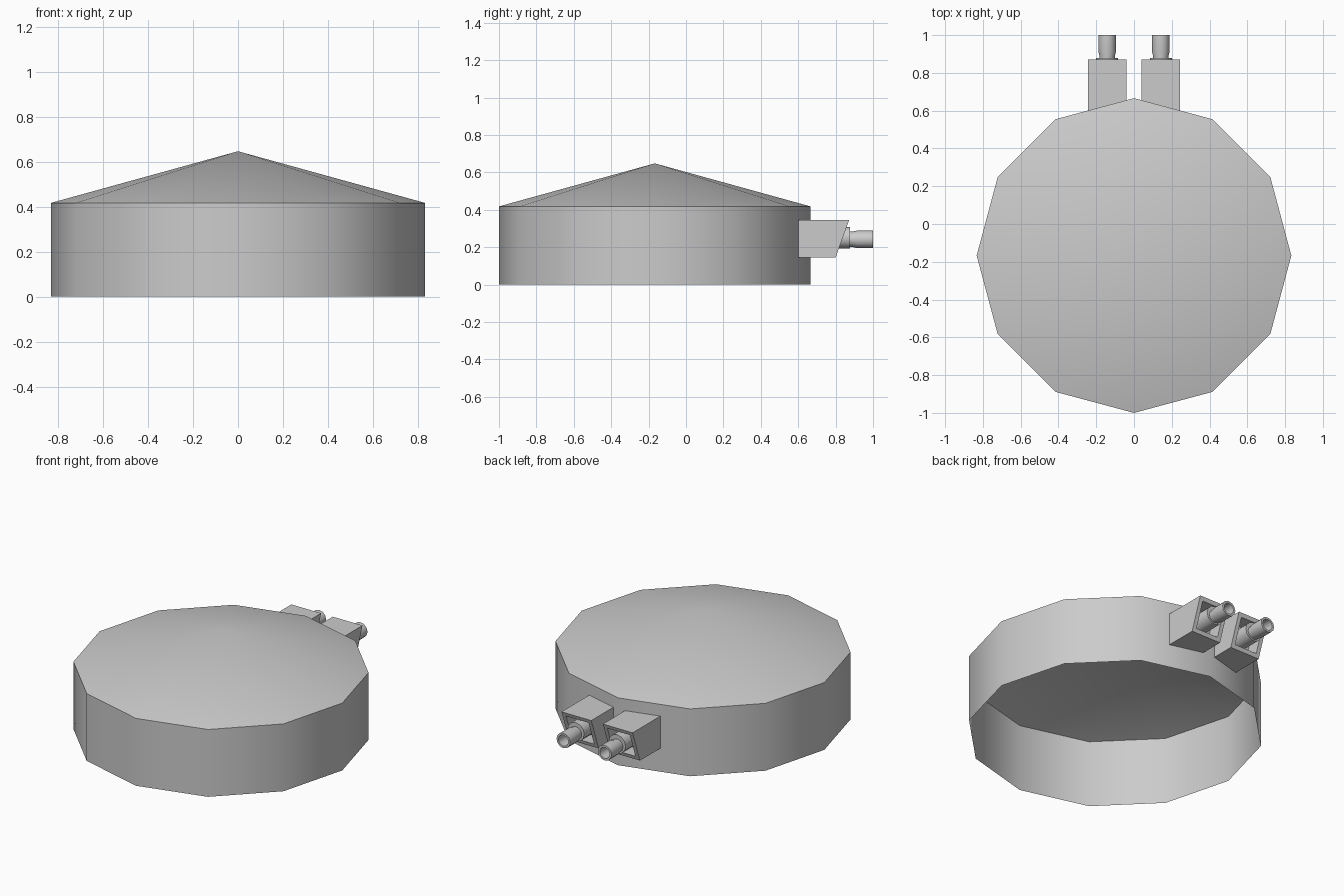
import bpy, bmesh, math
from mathutils import Vector

if "Cube" in bpy.data.objects:
    bpy.data.objects.remove(bpy.data.objects["Cube"])

CY, R = -0.167, 0.833
SIDES = 12


def finish(name, bm, angle=None):
    me = bpy.data.meshes.new(name)
    bm.to_mesh(me)
    bm.free()
    ob = bpy.data.objects.new(name, me)
    bpy.context.collection.objects.link(ob)
    if angle:
        bpy.ops.object.select_all(action='DESELECT')
        ob.select_set(True)
        bpy.context.view_layer.objects.active = ob
        bpy.ops.object.shade_smooth_by_angle(angle=math.radians(angle))
    return ob


def lathe_y(name, profile, x, z, sides=12):
    """Revolve (radius, y) points about an axis parallel to y."""
    bm = bmesh.new()
    rings = []
    for r, y in profile:
        rings.append([bm.verts.new((x + r * math.cos(2 * math.pi * i / sides), y,
                                    z + r * math.sin(2 * math.pi * i / sides)))
                      for i in range(sides)])
    for a, b in zip(rings, rings[1:]):
        for i in range(sides):
            j = (i + 1) % sides
            bm.faces.new((a[j], a[i], b[i], b[j]))
    bm.faces.new(rings[-1])
    bmesh.ops.recalc_face_normals(bm, faces=bm.faces)
    return finish(name, bm, 40)


# Drum: open-bottomed twelve-sided wall with a shallow cone roof
bm = bmesh.new()
ring = [(R * math.cos(2 * math.pi * i / SIDES), CY + R * math.sin(2 * math.pi * i / SIDES))
        for i in range(SIDES)]
low = [bm.verts.new((x, y, 0)) for x, y in ring]
top = [bm.verts.new((x, y, 0.418)) for x, y in ring]
apex = bm.verts.new((0, CY, 0.648))
for i in range(SIDES):
    j = (i + 1) % SIDES
    bm.faces.new((low[i], low[j], top[j], top[i]))
    bm.faces.new((top[i], top[j], apex))
finish("round_bunker", bm, 40)

# Two housings with slanted, recessed fronts, each holding a tube
for side, label in ((-1, "left"), (1, "right")):
    cx = side * 0.142
    bm = bmesh.new()
    outline = [(0.60, 0.145), (0.80, 0.145), (0.872, 0.345), (0.60, 0.345)]
    a = [bm.verts.new((cx - 0.102, y, z)) for y, z in outline]
    b = [bm.verts.new((cx + 0.102, y, z)) for y, z in outline]
    bm.faces.new(a)
    bm.faces.new(b[::-1])
    for i in range(4):
        j = (i + 1) % 4
        bm.faces.new((a[i], b[i], b[j], a[j]))
    bmesh.ops.recalc_face_normals(bm, faces=bm.faces)
    front = max(bm.faces, key=lambda f: f.calc_center_median().y)
    bmesh.ops.inset_region(bm, faces=[front], thickness=0.035)
    back = bmesh.ops.extrude_discrete_faces(bm, faces=[front])["faces"][0]
    bmesh.ops.translate(bm, verts=back.verts, vec=Vector((0, -0.09, 0)))
    finish(label + "_housing", bm)

    # Collar ring around the tube
    lathe_y(label + "_collar", [(0.045, 0.70), (0.058, 0.70), (0.058, 0.878), (0.044, 0.878),
                                (0.03, 0.878)], cx, 0.25)
    # Hollow tube, slightly flared to the muzzle
    lathe_y(label + "_tube", [(0.041, 0.72), (0.041, 0.89), (0.047, 0.915), (0.047, 1.0),
                              (0.034, 1.0), (0.034, 0.90)], cx, 0.242)
